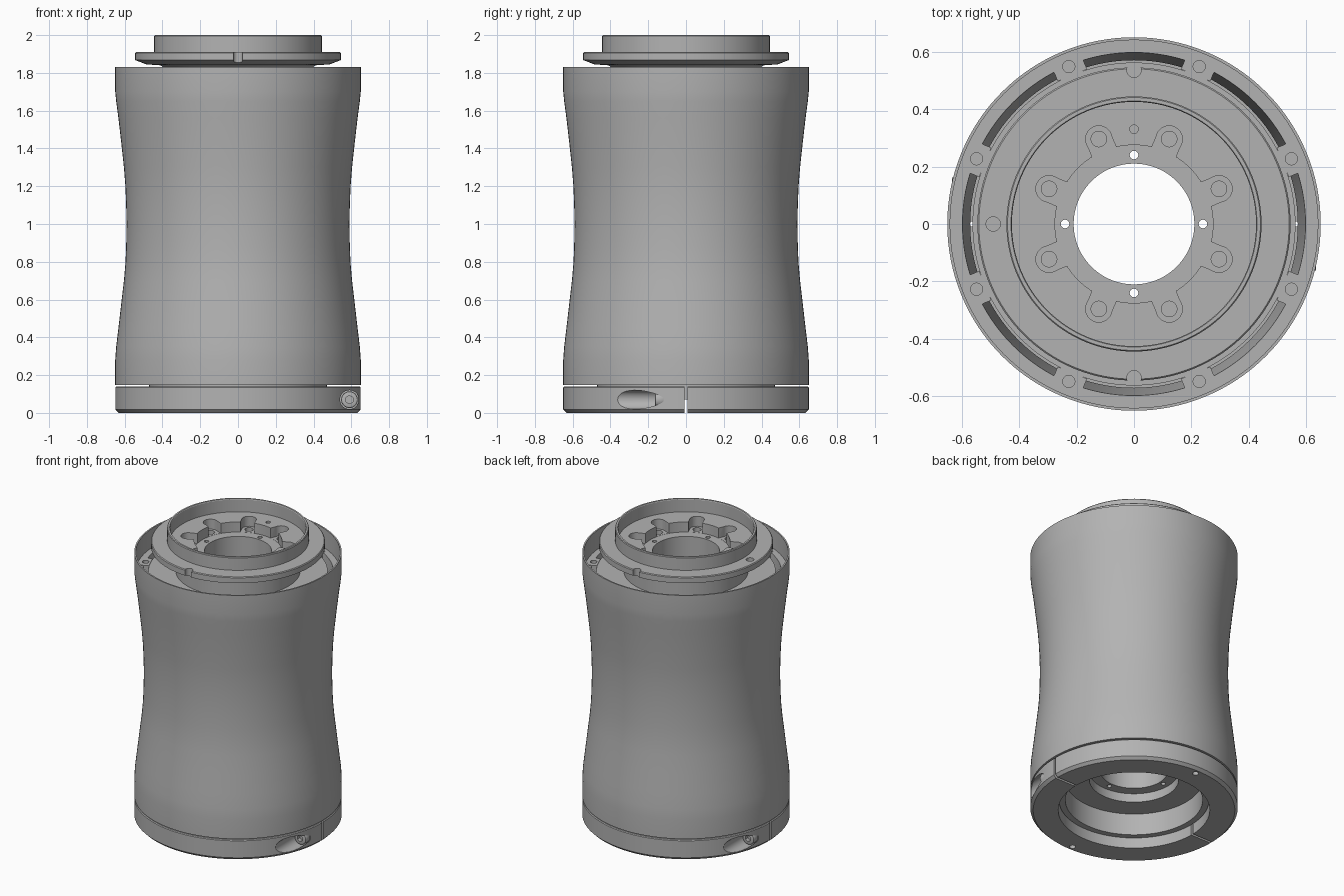
import bpy, bmesh
from math import sin, cos, pi, radians
from mathutils import Matrix, Vector

if "Cube" in bpy.data.objects:
    bpy.data.objects.remove(bpy.data.objects["Cube"], do_unlink=True)

grey = bpy.data.materials.new("satin grey")
grey.use_nodes = True
colour = (0.45, 0.45, 0.45, 1)
grey.diffuse_color = colour
grey.node_tree.nodes["Principled BSDF"].inputs["Base Color"].default_value = colour


def make_object(name, bm):
    bmesh.ops.recalc_face_normals(bm, faces=bm.faces)
    mesh = bpy.data.meshes.new(name)
    bm.to_mesh(mesh)
    bm.free()
    mesh.materials.append(grey)
    obj = bpy.data.objects.new(name, mesh)
    bpy.context.scene.collection.objects.link(obj)
    return obj


def lathe(name, profile, steps=128):
    """Revolve a closed (radius, height) outline around z."""
    bm = bmesh.new()
    rings = [[bm.verts.new((r * cos(2 * pi * i / steps), r * sin(2 * pi * i / steps), z))
              for r, z in profile] for i in range(steps)]
    count = len(profile)
    for i in range(steps):
        a, b = rings[i], rings[(i + 1) % steps]
        for j in range(count):
            k = (j + 1) % count
            bm.faces.new((a[j], b[j], b[k], a[k]))
    return make_object(name, bm)


def cylinders(name, spots, radius, low, high, sides=32, turn=Matrix()):
    """Upright cylinders at the (x, y) spots, then turned as a group."""
    bm = bmesh.new()
    for x, y in spots:
        place = turn @ Matrix.Translation((x, y, (low + high) / 2))
        bmesh.ops.create_cone(bm, cap_ends=True, segments=sides, radius1=radius,
                              radius2=radius, depth=high - low, matrix=place)
    return make_object(name, bm)


def blocks(name, angles, radius, size, z):
    """Boxes placed round the axis, long side radial."""
    bm = bmesh.new()
    for a in angles:
        place = (Matrix.Rotation(a, 4, "Z") @ Matrix.Translation((radius, 0, z))
                 @ Matrix.Diagonal((*size, 1)))
        bmesh.ops.create_cube(bm, size=1, matrix=place)
    return make_object(name, bm)


def combine(target, tool, operation="DIFFERENCE"):
    mod = target.modifiers.new("cut", "BOOLEAN")
    mod.object, mod.operation, mod.solver = tool, operation, "EXACT"
    bpy.context.view_layer.objects.active = target
    bpy.ops.object.modifier_apply(modifier=mod.name)
    bpy.data.objects.remove(tool, do_unlink=True)


def around(radius, angles):
    return [(radius * cos(a), radius * sin(a)) for a in angles]


eighths = [radians(22.5 + 45 * i) for i in range(8)]
quarters = [i * pi / 2 for i in range(4)]

# Waisted outer shell with a thin upper lip
outer_shell = lathe("outer_shell", [
    (0.57, 0.148), (0.65, 0.148), (0.65, 0.28), (0.645, 0.35), (0.633, 0.45),
    (0.618, 0.58), (0.604, 0.7), (0.596, 0.79), (0.592, 0.88), (0.59, 1.0),
    (0.592, 1.1), (0.596, 1.2), (0.604, 1.3), (0.618, 1.43), (0.633, 1.56),
    (0.645, 1.65), (0.65, 1.7), (0.65, 1.832), (0.64, 1.832), (0.64, 1.7),
    (0.597, 1.7), (0.57, 1.25)])
combine(outer_shell, blocks("lugs", eighths, 0.588, (0.055, 0.11, 0.12), 1.643), "UNION")
combine(outer_shell, cylinders("lug_holes", around(0.593, eighths), 0.021, 1.62, 1.8))

# Inner core with its bore, top flange and collar
inner_core = lathe("inner_core", [
    (0.21, 0.28), (0.21, 1.84), (0.275, 1.84), (0.275, 1.91), (0.425, 1.91),
    (0.425, 1.995), (0.428, 2.0), (0.44, 2.0), (0.444, 1.995), (0.444, 1.91),
    (0.54, 1.91), (0.545, 1.905), (0.545, 1.868), (0.485, 1.845), (0.41, 1.84),
    (0.39, 1.825), (0.39, 1.7), (0.562, 1.7), (0.562, 0.15), (0.47, 0.15),
    (0.47, 0.07), (0.43, 0.07), (0.43, 0.22), (0.28, 0.22), (0.28, 0.28)])
combine(inner_core, blocks("necks", eighths, 0.28, (0.08, 0.09, 0.1), 1.891))
combine(inner_core, cylinders("lobes", around(0.32, eighths), 0.046, 1.841, 2.1))
combine(inner_core, cylinders("bolt_holes", around(0.32, eighths), 0.027, 1.77, 1.9))
combine(inner_core, cylinders("pin_holes", around(0.24, quarters), 0.015, 0.1, 1.9, 16))
combine(inner_core, cylinders("locating_hole", [(0, 0.33)], 0.015, 1.85, 2.1, 16))
combine(inner_core, cylinders("flange_notches", [(0, 0.535), (0, -0.535)], 0.025, 1.8, 2.1))
combine(inner_core, cylinders("flange_hole", [(-0.49, 0)], 0.025, 1.87, 2.1))

# Split clamp ring at the base
clamp_ring = lathe("clamp_ring", [
    (0.475, 0), (0.632, 0), (0.65, 0.018), (0.65, 0.135), (0.645, 0.14), (0.475, 0.14)])
combine(clamp_ring, cylinders("base_holes", [(0, 0.6), (0, -0.6)], 0.02, -0.1, 0.06, 20))
lay_down = Matrix.Rotation(pi / 2, 4, "X")  # local z becomes -y
for side in (0, pi):
    turn = Matrix.Rotation(side, 4, "Z") @ lay_down
    combine(clamp_ring, cylinders("screw_pocket", [(0.59, 0.07)], 0.05, 0.12, 0.9, 40, turn))
combine(clamp_ring, blocks("split", [0], 0, (1.6, 0.016, 0.5), 0.07))

# Socket head clamp screws
screws = []
for name, side in (("left_screw", 0), ("right_screw", pi)):
    turn = Matrix.Rotation(side, 4, "Z") @ lay_down
    screw = cylinders(name, [(0.59, 0.07)], 0.044, 0.115, 0.165, 32, turn)
    bevel = screw.modifiers.new("edge", "BEVEL")
    bevel.width, bevel.segments, bevel.limit_method = 0.008, 2, "ANGLE"
    bpy.context.view_layer.objects.active = screw
    bpy.ops.object.modifier_apply(modifier=bevel.name)
    combine(screw, cylinders("socket", [(0.59, 0.07)], 0.022, 0.14, 0.3, 6, turn))
    screws.append(screw)

# Smooth round walls, sharp machined edges
bpy.ops.object.select_all(action="DESELECT")
for obj in [outer_shell, inner_core, clamp_ring] + screws:
    obj.select_set(True)
    bpy.context.view_layer.objects.active = obj
bpy.ops.object.shade_smooth_by_angle(angle=radians(25))
